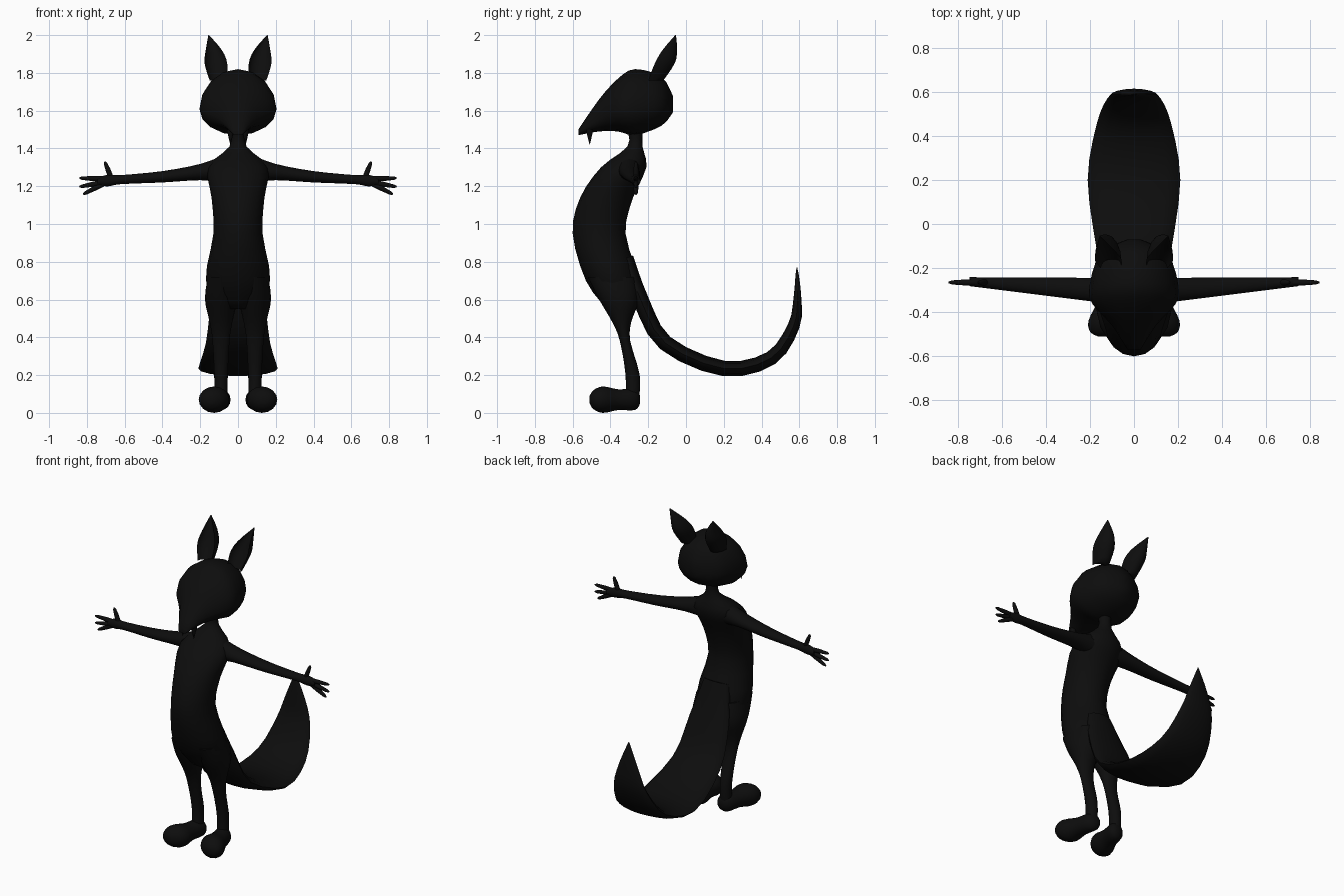
import bpy
import bmesh
from math import cos, sin, tau, radians
from mathutils import Vector

cube = bpy.data.objects.get("Cube")
if cube:
    bpy.data.objects.remove(cube, do_unlink=True)

black = (0.004, 0.004, 0.004, 1)
fur = bpy.data.materials.new("black_fur")
fur.use_nodes = True
fur.diffuse_color = black
fur.node_tree.nodes["Principled BSDF"].inputs["Base Color"].default_value = black


def flow(keys, steps=3):
    """Smooth curve through key rows of any width, ending on the last row."""
    rows = [Vector(key) for key in keys]
    rows = [rows[0], *rows, rows[-1]]
    result = []
    for before, start, end, after in zip(rows, rows[1:], rows[2:], rows[3:]):
        for step in range(steps):
            t = step / steps
            bend_in, bend_out = (end - before) / 2, (after - start) / 2
            result.append(start + bend_in * t
                          + (3 * (end - start) - 2 * bend_in - bend_out) * t ** 2
                          + (2 * (start - end) + bend_in + bend_out) * t ** 3)
    return result + [rows[-1]]


def oval(low, high, wide, mid=0.5, sides=16):
    """Egg-shaped ring from low to high, with half-width vector wide at mid."""
    low, high, wide = Vector(low), Vector(high), Vector(wide)
    centre = low.lerp(high, mid)
    ring = []
    for i in range(sides):
        across, along = cos(tau * i / sides), sin(tau * i / sides)
        reach = high - centre if along > 0 else centre - low
        ring.append(centre + wide * across + reach * along)
    return ring


def crescent(height, centre, width, front, back, sides=16):
    """Level ring that is hollow towards the front."""
    ring = []
    for i in range(sides):
        across, along = cos(tau * i / sides), sin(tau * i / sides)
        bulge = along if along > 0 else -along / 2
        ring.append((centre + width * across, front + (back - front) * bulge, height))
    return ring


def skin(name, rings, side=1):
    """Join point rings into a closed smooth tube; side -1 mirrors it."""
    bm = bmesh.new()
    loops = [[bm.verts.new((x * side, y, z)) for x, y, z in ring] for ring in rings]
    for lower, upper in zip(loops, loops[1:]):
        for i in range(len(lower)):
            bm.faces.new((lower[i - 1], lower[i], upper[i], upper[i - 1]))
    bm.faces.new(loops[0])
    bm.faces.new(loops[-1])
    bmesh.ops.recalc_face_normals(bm, faces=bm.faces)
    mesh = bpy.data.meshes.new(name)
    bm.to_mesh(mesh)
    bm.free()
    mesh.materials.append(fur)
    obj = bpy.data.objects.new(name, mesh)
    bpy.context.collection.objects.link(obj)
    bpy.context.view_layer.objects.active = obj
    obj.select_set(True)
    bpy.ops.object.shade_smooth_by_angle(angle=radians(60))
    obj.select_set(False)


# Torso and neck: height, front, back, half width
torso = flow([(1.5, -.31, -.23, .04), (1.41, -.31, -.23, .045), (1.3, -.45, -.21, .16),
              (1.14, -.56, -.28, .14), (.95, -.6, -.32, .13), (.7, -.53, -.25, .17),
              (.55, -.42, -.28, .08)])
skin("torso", [oval((0, front, height), (0, back, height), (width, 0, 0))
               for height, front, back, width in torso])

# Head and muzzle: depth, half width, bottom, top
head = flow([(-.07, .03, 1.59, 1.68), (-.13, .15, 1.52, 1.78), (-.27, .2, 1.47, 1.82),
             (-.36, .19, 1.49, 1.77), (-.46, .1, 1.49, 1.66), (-.57, .03, 1.47, 1.5)])
skin("head", [oval((0, depth, bottom), (0, depth, top), (width, 0, 0), mid=.4)
              for depth, width, bottom, top in head])

# Flat bushy tail: depth, height, half width; it thins towards the tip
tail = flow([(-.32, .82, .09), (-.24, .6, .14), (-.11, .37, .17), (.2, .235, .21),
             (.45, .29, .17), (.57, .46, .12), (.59, .61, .07), (.587, .77, .002)])
tail_rings = []
for i, (depth, height, width) in enumerate(tail):
    before, after = tail[max(i - 1, 0)], tail[min(i + 1, len(tail) - 1)]
    normal = Vector((0, before.y - after.y, after.x - before.x)).normalized()
    thick = normal * (.002 + .04 * (1 - (i / (len(tail) - 1)) ** 4))
    centre = Vector((0, depth, height))
    tail_rings.append(oval(centre - thick, centre + thick, (width, 0, 0)))
skin("tail", tail_rings)

# Leg: height, half width, front, back
leg = flow([(.72, .07, -.52, -.27), (.6, .085, -.46, -.25), (.48, .06, -.39, -.29),
            (.38, .045, -.35, -.295), (.2, .036, -.32, -.245), (.05, .035, -.32, -.25)])
leg_rings = [oval((.09, front, height), (.09, back, height), (width, 0, 0))
             for height, width, front, back in leg]

# Foot, turned outwards: depth, half width, half height
foot = flow([(-.243, .02, .02), (-.27, .05, .055), (-.36, .06, .055),
             (-.44, .08, .07), (-.49, .06, .05), (-.51, .02, .02)])
foot_rings = []
for depth, width, rise in foot:
    across = .03 - .22 * depth
    foot_rings.append(oval((across, depth, .07 - rise), (across, depth, .07 + rise), (width, 0, 0)))

# Arm and palm: reach, height, half height; depth tapers evenly to the hand
arm = flow([(.06, 1.295, .075), (.2, 1.275, .043), (.4, 1.25, .03),
            (.62, 1.235, .024), (.69, 1.23, .031), (.745, 1.225, .018)])
arm_rings = []
for reach, height, rise in arm:
    depth = -.31 + .065 * reach
    arm_rings.append(oval((reach, depth, height - rise), (reach, depth, height + rise),
                          (0, .065 - .06 * reach, 0)))

# Ear: height, centre across, half width, front, back
ear = flow([(1.76, .105, .045, -.2, -.12), (1.85, .117, .06, -.165, -.06),
            (1.92, .128, .043, -.125, -.047), (2, .155, .002, -.057, -.053)])
ear_rings = [crescent(*row) for row in ear]


def digit_rings(base, tip):
    """Slender rounded finger from base to tip."""
    base, tip = Vector(base), Vector(tip)
    across = (tip - base).cross((0, 1, 0)).normalized()
    rings = []
    for t in (0, .5, .9, 1):
        radius = .014 * (1 - t ** 4 / 2) if t < 1 else .004
        centre = base.lerp(tip, t)
        rings.append(oval(centre - across * radius, centre + across * radius,
                          (0, radius, 0), sides=8))
    return rings


palm = (.69, -.265, 1.225)
digits = {
    "upper_finger": digit_rings((.69, -.265, 1.238), (.84, -.265, 1.243)),
    "middle_finger": digit_rings(palm, (.84, -.265, 1.197)),
    "lower_finger": digit_rings(palm, (.82, -.265, 1.157)),
    "thumb": digit_rings((.67, -.265, 1.24), (.705, -.265, 1.33)),
}
# Pointed fang below the muzzle
fang_rings = [oval((.04, -.51 - radius, height), (.04, -.51 + radius, height),
                   (radius, 0, 0), sides=8)
              for height, radius in ((1.5, .02), (1.42, .001))]

parts = {"leg": leg_rings, "foot": foot_rings, "arm": arm_rings, "ear": ear_rings,
         "fang": fang_rings, **digits}
for label, side in (("left", 1), ("right", -1)):
    for part, rings in parts.items():
        skin(f"{label}_{part}", rings, side)
